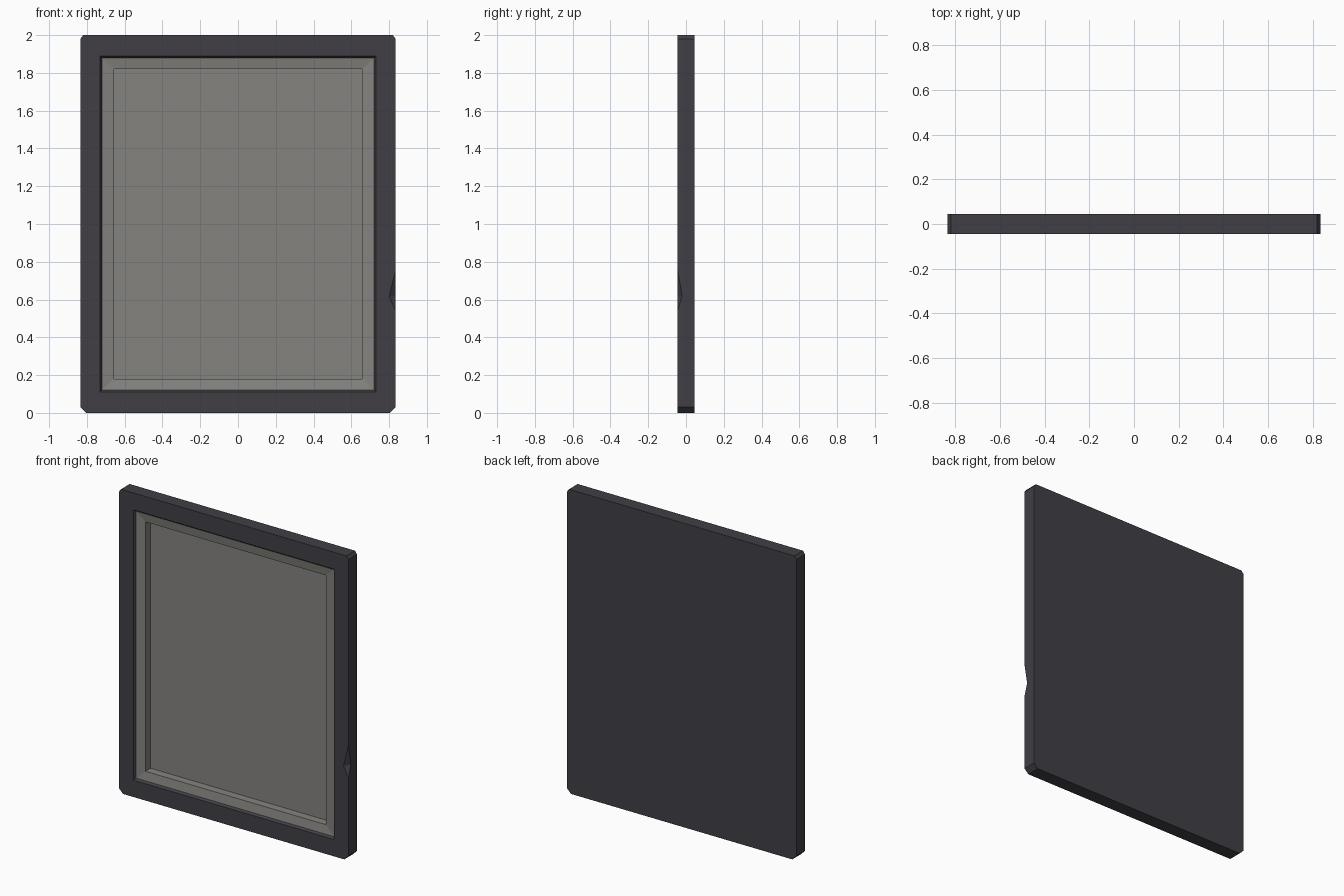
import bpy, bmesh
from mathutils import Vector

if "Cube" in bpy.data.objects:
    bpy.data.objects.remove(bpy.data.objects["Cube"])


def material(name, rgb):
    m = bpy.data.materials.new(name)
    m.diffuse_color = (*rgb, 1)
    m.use_nodes = True
    m.node_tree.nodes["Principled BSDF"].inputs["Base Color"].default_value = m.diffuse_color
    return m


dark = material("charcoal frame", (0.052, 0.049, 0.060))
grey = material("warm grey panel", (0.232, 0.228, 0.212))


def make_object(name, bm, mat):
    bmesh.ops.recalc_face_normals(bm, faces=bm.faces)
    me = bpy.data.meshes.new(name)
    bm.to_mesh(me)
    bm.free()
    me.materials.append(mat)
    ob = bpy.data.objects.new(name, me)
    bpy.context.collection.objects.link(ob)
    return ob


def loft(name, rings, mat):
    """Closed solid through rings of (x, y, z) points."""
    bm = bmesh.new()
    loops = [[bm.verts.new(p) for p in r] for r in rings]
    for a, b in zip(loops, loops[1:]):
        n = len(a)
        for i in range(n):
            bm.faces.new((a[i], a[(i + 1) % n], b[(i + 1) % n], b[i]))
    bm.faces.new(loops[0])
    bm.faces.new(loops[-1])
    return make_object(name, bm, mat)


def rect(x, margin, y):
    """Rectangle ring, margin measured from the bottom and top."""
    return [(-x, y, margin), (x, y, margin), (x, y, 2 - margin), (-x, y, 2 - margin)]


def cut(target, cutter):
    mod = target.modifiers.new("cut", 'BOOLEAN')
    mod.operation = 'DIFFERENCE'
    mod.solver = 'EXACT'
    mod.object = cutter
    bpy.context.view_layer.objects.active = target
    bpy.ops.object.modifier_apply(modifier=mod.name)
    bpy.data.objects.remove(cutter)


# Frame slab with clipped corners (larger clips at the bottom)
W, D = 0.835, 0.045
half = [(W - 0.03, 0), (W, 0.03), (W, 1.98), (W - 0.015, 2)]
outline = half + [(-x, z) for x, z in reversed(half)]
frame = loft("frame", [[(x, y, z) for x, z in outline] for y in (-D, D)], dark)

# Opening with a sloped inner lip
opening = loft("opening_cutter", [rect(0.742, 0.098, -0.062), rect(0.718, 0.124, -0.028),
                                  rect(0.718, 0.124, 0.036)], dark)
cut(frame, opening)

# Chip knocked out of the right front edge
a, b = Vector((W, -D, 0.54)), Vector((W, -D, 0.76))
c, d = Vector((0.80, -D, 0.615)), Vector((W, -0.02, 0.62))
mid = (c + d) / 2
bm = bmesh.new()
for p in (a + (a - mid) * 0.3, b + (b - mid) * 0.3, c + (c - d) * 0.5, d + (d - c) * 0.5):
    bm.verts.new(p)
bmesh.ops.convex_hull(bm, input=bm.verts)
cut(frame, make_object("chip_cutter", bm, dark))

# Panel: sloped border, step down, flat recessed field
loft("recessed_panel", [rect(0.72, 0.122, 0.038), rect(0.72, 0.122, -0.032),
                        rect(0.657, 0.18, -0.023), rect(0.657, 0.18, 0.030)], grey)
